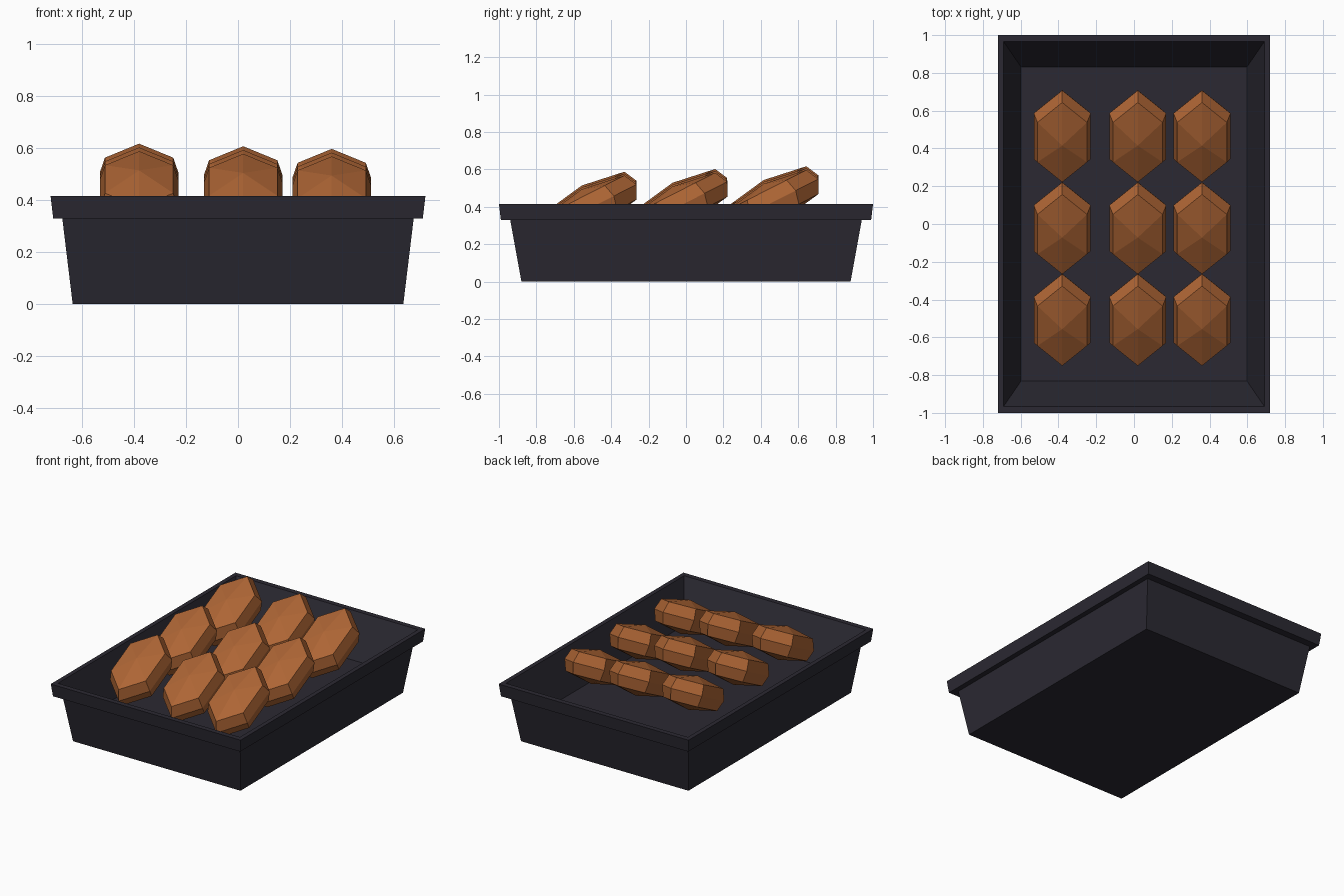
import bpy, bmesh
from math import sin, cos, pi, radians

if "Cube" in bpy.data.objects:
    bpy.data.objects.remove(bpy.data.objects["Cube"])


def material(name, rgb):
    m = bpy.data.materials.new(name)
    m.diffuse_color = (*rgb, 1)
    m.use_nodes = True
    m.node_tree.nodes["Principled BSDF"].inputs["Base Color"].default_value = m.diffuse_color
    return m


def loft(name, rings, mat, poles=None):
    """Skin a stack of closed rings; cap the ends flat or with pole points."""
    bm = bmesh.new()
    loops = [[bm.verts.new(p) for p in r] for r in rings]
    n = len(loops[0])
    for a, b in zip(loops, loops[1:]):
        for i in range(n):
            j = (i + 1) % n
            bm.faces.new((a[i], a[j], b[j], b[i]))
    for k, loop in enumerate((loops[0], loops[-1])):
        if poles:
            tip = bm.verts.new(poles[k])
            for i in range(n):
                bm.faces.new((loop[i], loop[(i + 1) % n], tip))
        else:
            bm.faces.new(loop)
    bmesh.ops.recalc_face_normals(bm, faces=bm.faces)
    me = bpy.data.meshes.new(name)
    bm.to_mesh(me)
    bm.free()
    me.materials.append(mat)
    ob = bpy.data.objects.new(name, me)
    bpy.context.collection.objects.link(ob)
    return ob


def rect(x, y, z):
    return [(-x, -y, z), (x, -y, z), (x, y, z), (-x, y, z)]


def hexagon(s, z):
    return [(0.174 * s * cos(a), 0.272 * s * sin(a), z)
            for a in (pi / 6 + k * pi / 3 for k in range(6))]


dark = material("tray_dark", (0.024, 0.022, 0.032))
brown = material("baked_brown", (0.42, 0.13, 0.035))

# Tray: outer wall, stepped rim, then down the inside to the floor
loft("tray", [rect(0.635, 0.88, 0), rect(0.675, 0.94, 0.33),
              rect(0.71, 0.99, 0.33), rect(0.72, 1.0, 0.415),
              rect(0.69, 0.965, 0.415), rect(0.597, 0.83, 0.15)], dark)

# Faceted pieces: flattened six-sided lenses leaning back, in a 3 x 3 layout
for row, y in enumerate((-0.507, -0.022, 0.465)):
    for col, x in enumerate((-0.38, 0.02, 0.36)):
        piece = loft(f"piece_{row + 1}_{col + 1}",
                     [hexagon(0.87, -0.072), hexagon(1, 0), hexagon(0.87, 0.072)],
                     brown, poles=[(0, 0, -0.11), (0, 0, 0.11)])
        piece.location = (x, y, 0.416 + 0.0145 * row - 0.01 * col)
        piece.rotation_euler.x = radians(27)
